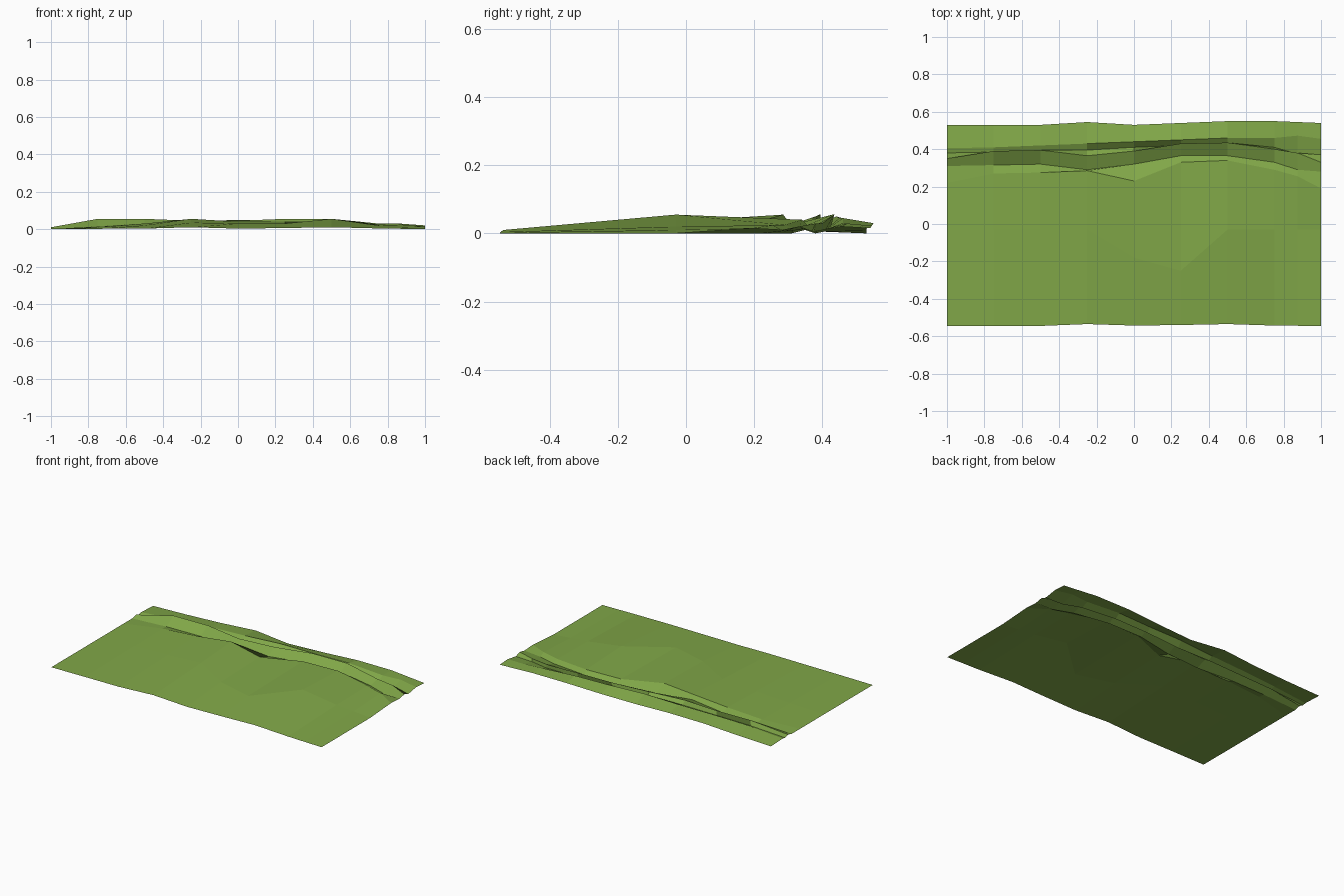
import bpy, bmesh

# Columns across the sheet
XS = [-1, -.75, -.5, -.25, 0, .25, .5, .75, 1]

# Crease lines running along x: (depths, heights), front to back
CREASES = [
    # front hem
    ([-.545, -.545, -.545, -.535, -.543, -.54, -.535, -.543, -.545],
     [0, .002, .003, .01, .003, .006, .01, .004, 0]),
    # broad swell
    ([-.03] * 4 + [-.18, -.25] + [-.03] * 3,
     [0, .01, .02, .035, .03, .03, .055, .02, 0]),
    # first ridge
    ([.22, .27, .275, .285, .23, .33, .34, .29, .19],
     [0, .015, .03, .055, .04, .04, .04, .025, .015]),
    # first valley
    ([.31, .315, .32, .29, .32, .365, .365, .33, .28],
     [0, .01, .01, .02, .01, .015, .015, .01, .01]),
    # main ridge
    ([.35, .39, .395, .365, .39, .43, .435, .40, .33],
     [.01, .055, .055, .045, .045, .055, .055, .03, .02]),
    # main valley, tucked under the ridge
    ([.38, .385, .39, .395, .41, .42, .425, .41, .37],
     [0, .015, .02, .025, .012, .02, .02, .012, .006]),
    # rear ridge
    ([.405, .41, .42, .43, .44, .45, .46, .46, .455],
     [.005, .025, .035, .04, .05, .045, .045, .03, .02]),
    # back hem
    ([.53, .53, .53, .545, .53, .54, .55, .55, .54],
     [0, .008, .02, .03, .015, .02, .03, .03, .015]),
]


def crinkle(row, a, b, k):
    """Midpoint of two points with a small zigzag, for the tight right end."""
    s = (-1) ** row if 1 < row < 7 else 0
    return (k * a[0] + (1 - k) * b[0], k * a[1] + (1 - k) * b[1] + .015 * s,
            k * a[2] + (1 - k) * b[2] + .004 * s)


# Folded cloth sheet
bm = bmesh.new()
rows = []
for r, (ys, zs) in enumerate(CREASES):
    pts = list(zip(XS, ys, zs))
    pts.insert(8, crinkle(r, pts[7], pts[8], .5))
    rows.append([bm.verts.new(p) for p in pts])
for a, b in zip(rows, rows[1:]):
    for i in range(len(a) - 1):
        bm.faces.new((a[i], a[i + 1], b[i + 1], b[i]))
mesh = bpy.data.meshes.new("cloth_sheet")
bm.to_mesh(mesh)
bm.free()
sheet = bpy.data.objects.new("cloth_sheet", mesh)
bpy.context.collection.objects.link(sheet)

# Green cloth
mat = bpy.data.materials.new("green_cloth")
mat.diffuse_color = (.22, .39, .065, 1)
mesh.materials.append(mat)
